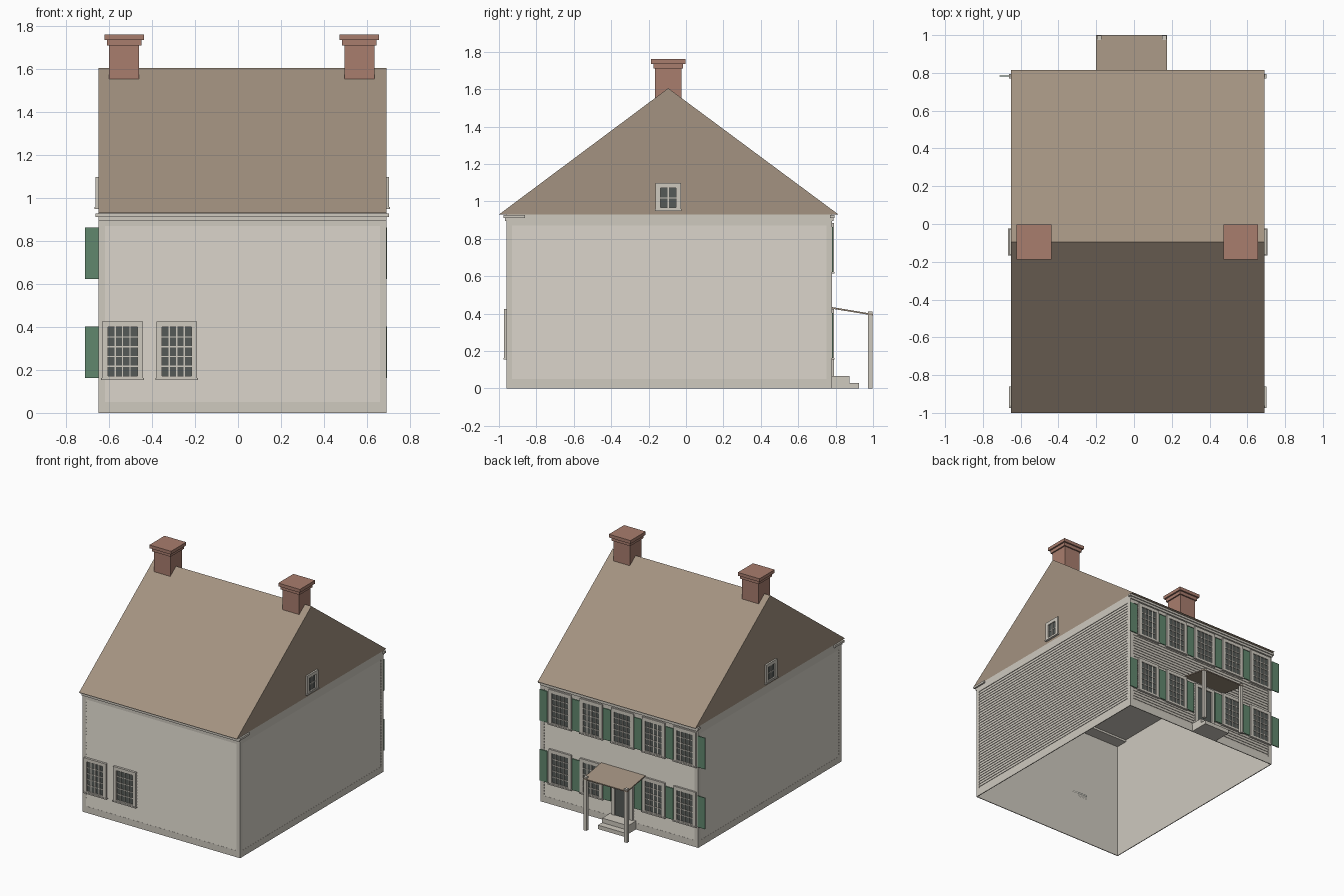
import bpy, bmesh
from mathutils import Vector

cube = bpy.data.objects.get("Cube")
if cube:
    bpy.data.objects.remove(cube, do_unlink=True)


def material(name, srgb):
    col = [((c + 0.055) / 1.055) ** 2.4 for c in srgb] + [1]
    m = bpy.data.materials.new(name)
    m.use_nodes = True
    m.diffuse_color = col
    m.node_tree.nodes["Principled BSDF"].inputs["Base Color"].default_value = col
    return m


PAINT = material("white paint", (0.81, 0.79, 0.75))
ROOF = material("tan shingle", (0.64, 0.575, 0.505))
BRICK = material("red brick", (0.66, 0.49, 0.43))
GREEN = material("shutter green", (0.38, 0.53, 0.43))
GLASS = material("dark glass", (0.33, 0.35, 0.34))

# Wall planes: axis across the wall, outward axis, outward sign, plane position
X0, X1, Y0, Y1 = -0.65, 0.69, -0.96, 0.78
EAVE, RIDGE_Y, RIDGE_Z = 0.93, -0.095, 1.605
WALLS = {
    "front": (0, 1, -1, Y0, X0, X1),
    "back": (0, 1, 1, Y1, X0, X1),
    "right": (1, 0, 1, X1, Y0, Y1),
    "left": (1, 0, -1, X0, Y0, Y1),
}


def finish(name, bm, mats):
    bmesh.ops.recalc_face_normals(bm, faces=bm.faces)
    me = bpy.data.meshes.new(name)
    bm.to_mesh(me)
    bm.free()
    for m in mats:
        me.materials.append(m)
    ob = bpy.data.objects.new(name, me)
    bpy.context.collection.objects.link(ob)
    return ob


def prism(bm, ring_a, ring_b, mat=0):
    """Solid between two matching rings of points."""
    a = [bm.verts.new(p) for p in ring_a]
    b = [bm.verts.new(p) for p in ring_b]
    n = len(a)
    faces = [bm.faces.new(a), bm.faces.new(b[::-1])]
    faces += [bm.faces.new((a[i], b[i], b[(i + 1) % n], a[(i + 1) % n])) for i in range(n)]
    for f in faces:
        f.material_index = mat


def box(bm, x0, x1, y0, y1, z0, z1, mat=0):
    ring = [(x0, y0), (x1, y0), (x1, y1), (x0, y1)]
    prism(bm, [(x, y, z0) for x, y in ring], [(x, y, z1) for x, y in ring], mat)


def on_wall(wall, a, d, z):
    """World point at a along the wall, d out from it, z up."""
    along, out, sign, plane = WALLS[wall][:4]
    p = Vector((0, 0, z))
    p[along] = a
    p[out] = plane + sign * d
    return p


def wall_box(bm, wall, a0, a1, d0, d1, z0, z1, mat=0):
    p, q = on_wall(wall, a0, d0, z0), on_wall(wall, a1, d1, z1)
    box(bm, p.x, q.x, p.y, q.y, p.z, q.z, mat)


# House body, open underneath
SKIN, TRIM = 0.006, 0.03
bm = bmesh.new()
box(bm, X0 + SKIN, X1 - SKIN, Y0 + SKIN, Y1 - SKIN, 0, EAVE - 0.002)
bm.faces.ensure_lookup_table()
bottom = [f for f in bm.faces if f.calc_center_median().z < 0.01]
bmesh.ops.delete(bm, geom=bottom, context="FACES_ONLY")
finish("house_body", bm, [PAINT])

# Corner boards, skirt, frieze and lapped siding on each wall
BOARDS = 37
for wall, (_, _, _, _, lo, hi) in WALLS.items():
    bm = bmesh.new()
    wall_box(bm, wall, lo, lo + TRIM, -SKIN, 0, 0, EAVE)
    wall_box(bm, wall, hi - TRIM, hi, -SKIN, 0, 0, EAVE)
    wall_box(bm, wall, lo + TRIM, hi - TRIM, -SKIN, 0, 0, 0.05)
    wall_box(bm, wall, lo + TRIM, hi - TRIM, -SKIN, 0, 0.87, EAVE)
    finish(wall + "_trim", bm, [PAINT])
    bm = bmesh.new()
    step = 0.82 / BOARDS
    for i in range(BOARDS):
        z = 0.05 + i * step
        section = [(-SKIN, z), (-0.001, z), (-SKIN + 0.001, z + step), (-SKIN, z + step)]
        prism(bm, [on_wall(wall, lo + TRIM, d, h) for d, h in section],
              [on_wall(wall, hi - TRIM, d, h) for d, h in section])
    finish(wall + "_siding", bm, [PAINT])

# Gable roof
bm = bmesh.new()
profile = [(-1.0, EAVE), (0.815, EAVE), (RIDGE_Y, RIDGE_Z)]
prism(bm, [(X0, y, z) for y, z in profile], [(X1, y, z) for y, z in profile])
finish("roof", bm, [ROOF])

# Eave cornices with short returns round the corners
for wall, ret in (("front", 0.1), ("back", 0.01)):
    bm = bmesh.new()
    wall_box(bm, wall, X0 - 0.012, X1 + 0.012, -ret, 0.015, 0.912, 0.928)
    wall_box(bm, wall, X0, X1, 0, 0.008, 0.895, 0.912)
    finish(wall + "_cornice", bm, [PAINT])

# Brick chimneys with stepped caps
for name, x in (("left_chimney", 0.565), ("right_chimney", -0.53)):
    bm = bmesh.new()
    for half, z0, z1 in ((0.07, 1.53, 1.71), (0.08, 1.71, 1.735), (0.092, 1.735, 1.76)):
        box(bm, x - half, x + half, RIDGE_Y - half, RIDGE_Y + half, z0, z1)
    finish(name, bm, [BRICK])


def window(name, wall, mid, z0, z1, width, cols, rows, rim=0.026, depth=0.013):
    """Casing, sill, glass and a grid of glazing bars."""
    bm = bmesh.new()
    a0, a1 = mid - width / 2, mid + width / 2
    g0, g1, h0, h1 = a0 + rim, a1 - rim, z0 + 0.014, z1 - rim
    wall_box(bm, wall, a0, g0, -SKIN, depth, z0, z1)
    wall_box(bm, wall, g1, a1, -SKIN, depth, z0, z1)
    wall_box(bm, wall, g0, g1, -SKIN, depth, h1, z1)
    wall_box(bm, wall, a0 - 0.005, a1 + 0.005, -SKIN, depth + 0.004, z0 - 0.004, z0 + 0.005)
    wall_box(bm, wall, g0, g1, -SKIN, depth, z0, h0)
    wall_box(bm, wall, g0, g1, -SKIN, 0.003, h0, h1, 1)
    bar = 0.0028
    for i in range(1, cols):
        a = g0 + (g1 - g0) * i / cols
        wall_box(bm, wall, a - bar, a + bar, 0.003, 0.008, h0, h1)
    for i in range(1, rows):
        z = h0 + (h1 - h0) * i / rows
        wall_box(bm, wall, g0, g1, 0.003, 0.0075, z - bar, z + bar)
    finish(name, bm, [PAINT, GLASS])


# Small windows on the plain front, and one in each gable
for i, x in enumerate((-0.537, -0.285)):
    window(f"front_window_{i + 1}", "front", x, 0.158, 0.425, 0.19, 4, 5)
for wall in ("left", "right"):
    window(wall + "_gable_window", wall, RIDGE_Y, 0.953, 1.097, 0.134, 2, 2)

# Two storeys of shuttered windows on the entrance side
MID, PITCH = -0.01, 0.265
for storey, z in (("lower", 0.158), ("upper", 0.618)):
    for i in range(-2, 3):
        if storey == "upper" or i:
            window(f"{storey}_window_{i + 3}", "back", MID + i * PITCH, z, z + 0.267, 0.19, 4, 5, depth=0.01)
    for i in range(6):
        x = MID + (i - 2.5) * PITCH
        if i in (0, 5):
            x += 0.008 if i else -0.008
        bm = bmesh.new()
        wall_box(bm, "back", x - 0.032, x + 0.032, 0, 0.007, z + 0.004, z + 0.244)
        finish(f"{storey}_shutter_{i + 1}", bm, [GREEN])

# Door with casing
bm = bmesh.new()
for s in (-1, 1):
    wall_box(bm, "back", MID + s * 0.065, MID + s * 0.09, -SKIN, 0.01, 0.06, 0.41)
wall_box(bm, "back", MID - 0.065, MID + 0.065, -SKIN, 0.01, 0.385, 0.41)
wall_box(bm, "back", MID - 0.065, MID + 0.065, -SKIN, 0.003, 0.06, 0.385, 1)
finish("door", bm, [PAINT, GLASS])

# Entrance steps
bm = bmesh.new()
box(bm, MID - 0.11, MID + 0.11, Y1 - SKIN, 0.875, 0, 0.065)
box(bm, MID - 0.11, MID + 0.11, 0.875, 0.925, 0, 0.03)
finish("entrance_steps", bm, [PAINT])

# Sloping porch roof on two posts
bm = bmesh.new()
slab = [(Y1, 0.426), (1.0, 0.39), (1.0, 0.398), (Y1, 0.435)]
prism(bm, [(-0.2, y, z) for y, z in slab], [(0.175, y, z) for y, z in slab])
finish("porch_roof", bm, [ROOF])
for name, x in (("left_porch_post", 0.16), ("right_porch_post", -0.185)):
    bm = bmesh.new()
    box(bm, x - 0.012, x + 0.012, 0.973, 0.997, 0, 0.41)
    finish(name, bm, [PAINT])
